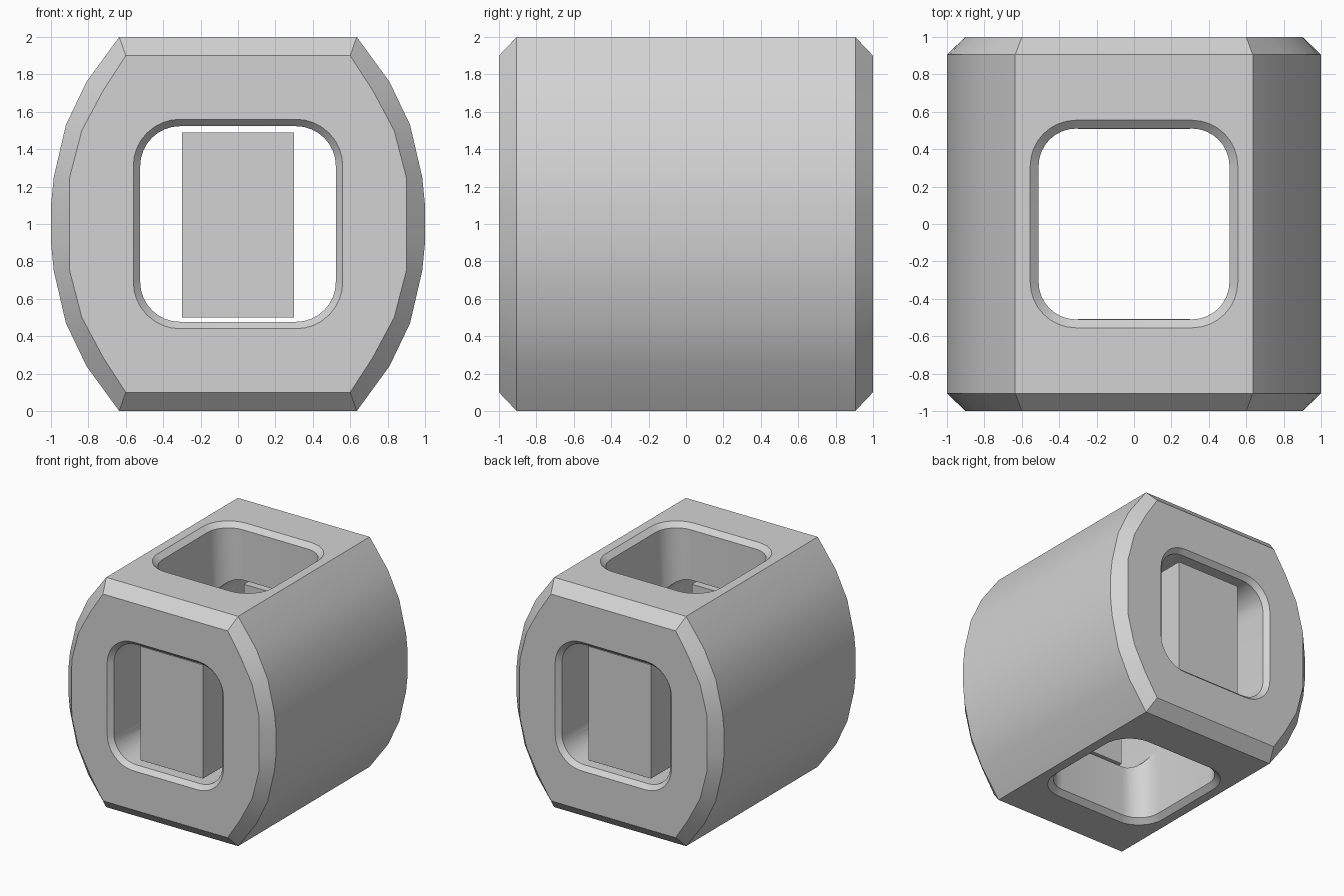
import bpy, bmesh, math
from mathutils import Matrix

if "Cube" in bpy.data.objects:
    bpy.data.objects.remove(bpy.data.objects["Cube"])

grey = bpy.data.materials.new("light_grey")
grey.diffuse_color = (0.65, 0.65, 0.65, 1)
grey.use_nodes = True
grey.node_tree.nodes["Principled BSDF"].inputs["Base Color"].default_value = grey.diffuse_color


def loft(name, rings):
    """Closed solid skinned through rings of equal point count."""
    bm = bmesh.new()
    vr = [[bm.verts.new(p) for p in ring] for ring in rings]
    n = len(vr[0])
    for a, b in zip(vr, vr[1:]):
        for i in range(n):
            j = (i + 1) % n
            bm.faces.new((a[i], a[j], b[j], b[i]))
    bm.faces.new(vr[0])
    bm.faces.new(vr[-1])
    bmesh.ops.recalc_face_normals(bm, faces=bm.faces)
    mesh = bpy.data.meshes.new(name)
    bm.to_mesh(mesh)
    bm.free()
    mesh.materials.append(grey)
    ob = bpy.data.objects.new(name, mesh)
    bpy.context.collection.objects.link(ob)
    return ob


def mirrored(quarter):
    """Mirror the upper right quarter of a profile into a full loop."""
    right = quarter + [(x, -z) for x, z in reversed(quarter)]
    return right + [(-x, z) for x, z in reversed(right)]


def rounded_square(half, radius, steps=8):
    c = half - radius
    quarter = []
    for i in range(steps + 1):
        a = math.pi / 2 * (1 - i / steps)
        quarter.append((c + radius * math.cos(a), c + radius * math.sin(a)))
    return mirrored(quarter)


def tunnel_cutter(name, inner, outer):
    """Rounded square prism along z with flared ends."""
    flare = outer + (outer - inner) / 2
    levels = [(-1.02, flare), (-0.96, inner), (0.96, inner), (1.02, flare)]
    return loft(name, [[(x, y, z) for x, y in rounded_square(h, h - 0.31)]
                       for z, h in levels])


# Barrel body with chamfered front and back edges
face = mirrored([(0.6, 0.9), (0.72, 0.715), (0.835, 0.5), (0.9, 0.25), (0.902, 0.1)])
skin = mirrored([(0.635, 1), (0.81, 0.76), (0.92, 0.53), (0.985, 0.25), (1, 0.1)])
body = loft("body", [[(x, y, z + 1) for x, z in p] for y, p in
                     ((-1, face), (-0.905, skin), (0.905, skin), (1, face))])

# Crossing tunnels
up = tunnel_cutter("vertical_tunnel_cutter", 0.51, 0.555)
through = tunnel_cutter("front_tunnel_cutter", 0.523, 0.56)
up.data.transform(Matrix.Translation((0, 0, 1)))
through.data.transform(Matrix.Translation((0, 0, 1)) @ Matrix.Rotation(math.pi / 2, 4, 'X'))
for cutter in (up, through):
    mod = body.modifiers.new(cutter.name, 'BOOLEAN')
    mod.operation = 'DIFFERENCE'
    mod.solver = 'EXACT'
    mod.object = cutter
    cutter.hide_render = True

bpy.ops.object.select_all(action='DESELECT')
bpy.context.view_layer.objects.active = body
body.select_set(True)
for mod in list(body.modifiers):
    bpy.ops.object.modifier_apply(modifier=mod.name)
bpy.ops.object.shade_smooth_by_angle(angle=math.radians(30))
for cutter in (up, through):
    bpy.data.objects.remove(cutter)

# Blocks standing in the front and back openings
for name, y0, y1 in (("front_block", -0.91, -0.508), ("back_block", 0.508, 0.91)):
    loft(name, [[(x, y, z) for x, z in
                 ((-0.3, 0.5), (0.3, 0.5), (0.3, 1.49), (-0.3, 1.49))]
                for y in (y0, y1)])
